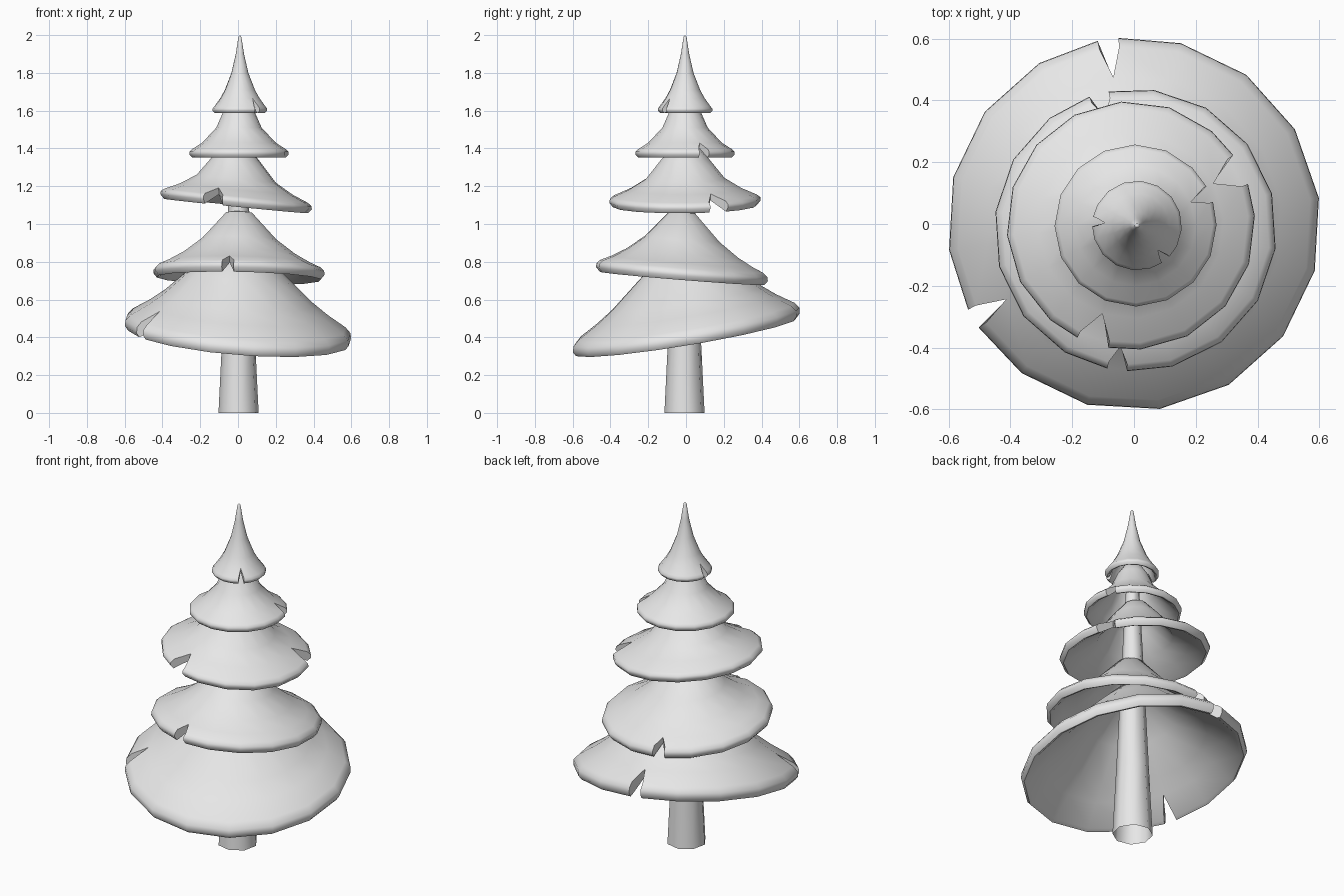
import bpy, bmesh, math

if "Cube" in bpy.data.objects:
    bpy.data.objects.remove(bpy.data.objects["Cube"])

grey = bpy.data.materials.new("pale_grey")
grey.diffuse_color = (0.8, 0.8, 0.8, 1)
grey.use_nodes = True
grey.node_tree.nodes["Principled BSDF"].inputs["Base Color"].default_value = grey.diffuse_color
SIDES = 16


def add_object(name, bm, angle):
    bmesh.ops.remove_doubles(bm, verts=bm.verts, dist=0.0001)
    bmesh.ops.recalc_face_normals(bm, faces=bm.faces)
    mesh = bpy.data.meshes.new(name)
    bm.to_mesh(mesh)
    bm.free()
    mesh.materials.append(grey)
    ob = bpy.data.objects.new(name, mesh)
    bpy.context.collection.objects.link(ob)
    bpy.ops.object.select_all(action='DESELECT')
    ob.select_set(True)
    bpy.context.view_layer.objects.active = ob
    bpy.ops.object.shade_smooth_by_angle(angle=math.radians(angle))


def tier(name, profile, wall, start, notches, split, centre=(0, 0), tilt=(0, 0)):
    """Hollow bell; the last four profile points are the rounded rim and lip,
    and each notch opens from the ring just above them."""
    upper, rim = profile[:-4], profile[-4:]
    lip_r, lip_z = rim[-1]
    rim = rim + [(lip_r - wall * 0.5, lip_z + wall * 0.2)]
    inner = [(r * 0.98, z - wall) for r, z in reversed(upper)]
    loop = upper + rim + inner
    rim_ids = range(len(upper), len(upper) + len(rim))
    bm = bmesh.new()

    def column(k, side):
        verts = []
        for i, (r, z) in enumerate(loop):
            a = start + k * 360 / SIDES
            if k % SIDES in notches and i in rim_ids:
                a += side * split
            x = r * math.cos(math.radians(a))
            y = r * math.sin(math.radians(a))
            verts.append(bm.verts.new((x + centre[0], y + centre[1],
                                       z + tilt[0] * x + tilt[1] * y)))
        return verts

    for k in range(SIDES):
        a, b = column(k, 1), column(k + 1, -1)
        for i in range(len(loop) - 1):
            bm.faces.new((a[i], b[i], b[i + 1], a[i + 1]))
        # side walls of the notches
        for col, kk in ((a, k), (b, (k + 1) % SIDES)):
            if kk in notches:
                bm.faces.new(col[rim_ids[0] - 1:rim_ids[-1] + 2])
    add_object(name, bm, 50)


# Trunk, open underneath
bm = bmesh.new()
rings = []
for r, z in [(0.108, 0), (0.088, 0.4), (0.056, 1.1), (0.03, 1.62)]:
    rings.append([bm.verts.new((0.003 + r * math.cos(math.radians(a + 10)),
                                -0.008 + r * math.sin(math.radians(a + 10)), z))
                  for a in range(0, 360, 45)])
for lo, hi in zip(rings, rings[1:]):
    for i in range(8):
        j = (i + 1) % 8
        bm.faces.new((lo[i], lo[j], hi[j], hi[i]))
add_object("trunk", bm, 50)

# Branch tiers, bottom to top
tier("bottom_tier",
     [(0.01, 0.90), (0.10, 0.88), (0.25, 0.745), (0.40, 0.605), (0.48, 0.545),
      (0.575, 0.485), (0.602, 0.455), (0.604, 0.425), (0.588, 0.403)],
     0.04, 8, (4, 9), 3.2, tilt=(-0.08, 0.165))
tier("lower_tier",
     [(0.01, 1.07), (0.07, 1.06), (0.20, 0.92), (0.30, 0.845), (0.38, 0.80),
      (0.435, 0.775), (0.455, 0.755), (0.457, 0.735), (0.438, 0.712)],
     0.035, 15, (4, 11), 4, (0.005, -0.02), (-0.02, -0.08))
tier("middle_tier",
     [(0.01, 1.44), (0.06, 1.42), (0.125, 1.345), (0.21, 1.24), (0.30, 1.185),
      (0.38, 1.15), (0.40, 1.135), (0.402, 1.118), (0.382, 1.095)],
     0.035, 27, (0, 10), 7.5, (-0.01, -0.005), (-0.1, 0.01))
tier("upper_tier",
     [(0.01, 1.67), (0.04, 1.66), (0.085, 1.59), (0.12, 1.51), (0.195, 1.43),
      (0.25, 1.395), (0.262, 1.383), (0.262, 1.367), (0.248, 1.352)],
     0.028, 23, (0,), 6, (0.005, -0.005))
tier("tree_tip",
     [(0.0, 2.0), (0.008, 1.99), (0.022, 1.90), (0.045, 1.80), (0.08, 1.71),
      (0.105, 1.665), (0.136, 1.622), (0.145, 1.61), (0.145, 1.6), (0.132, 1.587)],
     0.022, 175, (0, 6), 6, (0.01, -0.005))
